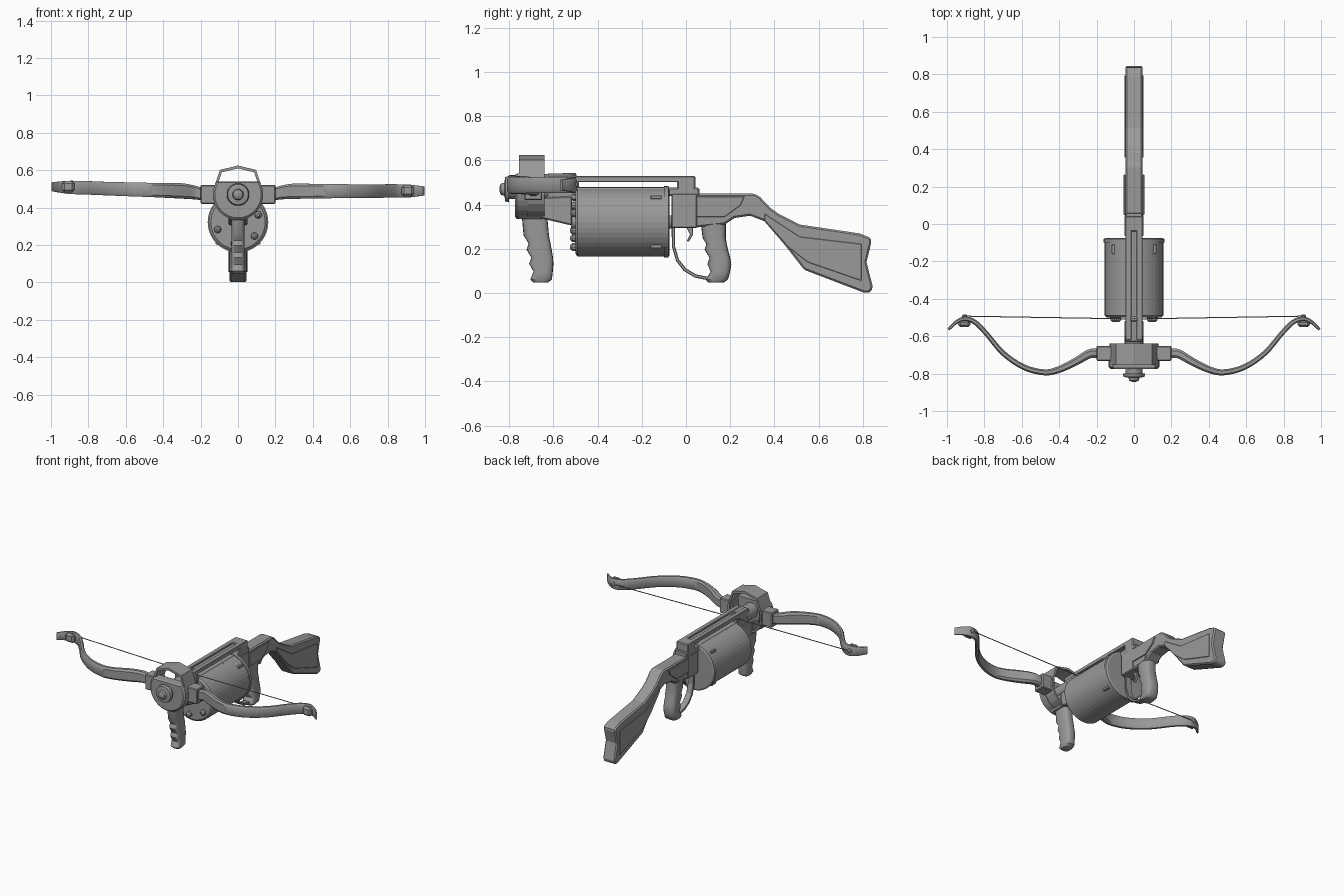
import bpy, bmesh, math
from mathutils import Vector

gray = bpy.data.materials.new("gunmetal_gray")
gray.diffuse_color = (0.32, 0.32, 0.32, 1)


def finish(name, bm, bevel=0, smooth=None):
    bmesh.ops.recalc_face_normals(bm, faces=bm.faces[:])
    me = bpy.data.meshes.new(name)
    bm.to_mesh(me)
    bm.free()
    me.materials.append(gray)
    ob = bpy.data.objects.new(name, me)
    bpy.context.collection.objects.link(ob)
    if bevel:
        m = ob.modifiers.new("bevel", 'BEVEL')
        m.width, m.segments, m.limit_method = bevel, 1, 'ANGLE'
    if smooth:
        bpy.ops.object.select_all(action='DESELECT')
        ob.select_set(True)
        bpy.context.view_layer.objects.active = ob
        bpy.ops.object.shade_smooth_by_angle(angle=math.radians(smooth))
    return ob


def loft(name, rings, bevel=0, smooth=None, closed=False):
    """Skin a list of equally sized rings of points."""
    bm = bmesh.new()
    vs = [[bm.verts.new(p) for p in r] for r in rings]
    n = len(vs[0])
    pairs = list(zip(vs, vs[1:])) + ([(vs[-1], vs[0])] if closed else [])
    for a, b in pairs:
        for i in range(n):
            j = (i + 1) % n
            bm.faces.new((a[i], a[j], b[j], b[i]))
    if not closed:
        bm.faces.new(vs[0])
        bm.faces.new(vs[-1])
    return finish(name, bm, bevel, smooth)


def prism(name, pts, x0, x1, bevel=0):
    """Side profile (y, z) extruded across x."""
    return loft(name, [[(x, y, z) for y, z in pts] for x in (x0, x1)], bevel)


def box(name, x0, x1, y0, y1, z0, z1, bevel=0.005):
    return prism(name, [(y0, z0), (y1, z0), (y1, z1), (y0, z1)], x0, x1, bevel)


def lathe(name, prof, z, x=0, n=32, smooth=None):
    """Turned part about the y direction, profile (y, radius)."""
    ang = [2 * math.pi * i / n for i in range(n)]
    return loft(name, [[(x + r * math.cos(a), y, z + r * math.sin(a)) for a in ang]
                       for y, r in prof], 0, smooth)


def grip(name, secs, hw, n=20):
    """Rounded grip from sections (z, front y, back y)."""
    rings = []
    for k, (z, f, b) in enumerate(secs):
        w = hw * (0.75 if k == len(secs) - 1 else 1)
        ring = []
        for i in range(n):
            a = 2 * math.pi * i / n
            c, s = math.cos(a), math.sin(a)
            ring.append((w * math.copysign(abs(c) ** 0.6, c),
                         (f + b) / 2 + (b - f) / 2 * math.copysign(abs(s) ** 0.7, s), z))
        rings.append(ring)
    return loft(name, rings, 0, 40)


# Drum magazine
lathe("drum", [(-0.5, 0.145), (-0.49, 0.157), (-0.10, 0.157), (-0.10, 0.162),
               (-0.08, 0.162), (-0.075, 0.15)], 0.322, n=40)
lathe("drum_axle", [(-0.52, 0.03), (-0.06, 0.03)], 0.322, n=16)
for i in range(6):
    a = math.radians(60 * i + 20)
    lathe("drum_bolt", [(-0.525, 0.008), (-0.515, 0.018), (-0.495, 0.02)],
          0.322 + 0.115 * math.sin(a), 0.115 * math.cos(a), 10)
for a in (45, 135, 225, 315):
    c, s = math.cos(math.radians(a)), math.sin(math.radians(a))
    x, z = 0.157 * c, 0.322 + 0.157 * s
    box("drum_latch", x - 0.008, x + 0.008, -0.16, -0.11, z - 0.008, z + 0.008, 0.002)

# Top rails, with a groove between, and the lower bar
for s in (-1, 1):
    box("top_rail", s * 0.014, s * 0.046, -0.62, 0.04, 0.502, 0.529, 0.003)
box("rail_floor", -0.015, 0.015, -0.62, 0.04, 0.502, 0.518, 0)
box("lower_bar", -0.046, 0.046, -0.52, 0.06, 0.44, 0.477)
box("rail_front_block", -0.045, 0.045, -0.63, -0.495, 0.42, 0.525)
box("rail_rear_block", -0.046, 0.046, -0.04, 0.042, 0.44, 0.529)
prism("neck", [(-0.70, 0.43), (-0.515, 0.44), (-0.515, 0.305), (-0.60, 0.325), (-0.70, 0.35)],
      -0.05, 0.05, 0.006)

# Front hub: shell ring with faceted hood, disc, nose
low = [(0.132 * math.cos(math.radians(a)), 0.47 + 0.132 * math.sin(math.radians(a)))
       for a in range(-190, 11, 20)]
outline = low + [(0.128, 0.51), (0.096, 0.602), (0, 0.625), (-0.096, 0.602), (-0.128, 0.51)]


def hub_ring(y, k):
    return [(x * k, y, 0.47 + (z - 0.47) * k) for x, z in outline]


loft("hub_shell", [hub_ring(-0.755, 1), hub_ring(-0.64, 1), hub_ring(-0.64, 0.9),
                   hub_ring(-0.755, 0.9)], closed=True)
disc = [(0.135 * math.cos(2 * math.pi * i / 32), min(0.54, 0.47 + 0.135 * math.sin(2 * math.pi * i / 32)))
        for i in range(32)]
loft("hub_disc", [[(x * k, y, 0.47 + (z - 0.47) * k) for x, z in disc]
                  for y, k in ((-0.775, 0.92), (-0.765, 1), (-0.715, 1))])
lathe("hub_core", [(-0.72, 0.05), (-0.60, 0.05)], 0.47, n=20)
lathe("nose", [(-0.77, 0.045), (-0.80, 0.045), (-0.80, 0.06), (-0.818, 0.055), (-0.822, 0.03),
               (-0.838, 0.025), (-0.845, 0.008)], 0.47, n=24)

# Bow limbs: smooth path (x, y, z centre, half height, half thickness)
path = [(0.19, -0.69, 0.472, 0.034, 0.026), (0.24, -0.695, 0.482, 0.037, 0.024),
        (0.31, -0.735, 0.488, 0.041, 0.021), (0.40, -0.778, 0.488, 0.039, 0.018),
        (0.48, -0.793, 0.488, 0.038, 0.016), (0.59, -0.765, 0.488, 0.037, 0.015),
        (0.70, -0.69, 0.488, 0.036, 0.014), (0.79, -0.585, 0.489, 0.036, 0.013),
        (0.85, -0.525, 0.489, 0.036, 0.013), (0.905, -0.507, 0.489, 0.035, 0.012),
        (0.95, -0.525, 0.489, 0.03, 0.01), (0.993, -0.565, 0.489, 0.024, 0.007)]


def spline(pts, steps=4):
    v = [Vector(p) for p in pts]
    v = [2 * v[0] - v[1]] + v + [2 * v[-1] - v[-2]]
    out = []
    for a, b, c, d in zip(v, v[1:], v[2:], v[3:]):
        for k in range(steps):
            t = k / steps
            out.append(0.5 * (2 * b + (c - a) * t + (2 * a - 5 * b + 4 * c - d) * t * t
                              + (3 * b - a - 3 * c + d) * t ** 3))
    return out + [v[-2]]


limb = spline(path)
section = [(-1, -0.7), (-0.5, -1), (0.5, -1), (1, -0.7), (1, 0.7), (0.5, 1), (-0.5, 1), (-1, 0.7)]
for s in (-1, 1):
    rings = []
    for i, p in enumerate(limb):
        t = limb[min(i + 1, len(limb) - 1)] - limb[max(i - 1, 0)]
        nx, ny = Vector((-t[1], t[0])).normalized()
        dz = 0.03 * max(0, p[0] - 0.25) if s < 0 else 0
        rings.append([(s * (p[0] + nx * u * p[4]), p[1] + ny * u * p[4], p[2] + dz + w * p[3])
                      for u, w in section])
    loft("bow_limb", rings, 0, 35)
    zt = 0.49 if s > 0 else 0.512
    box("limb_bracket", s * 0.10, s * 0.2, -0.732, -0.652, 0.42, 0.522)
    box("tip_cam", s * 0.875, s * 0.94, -0.552, -0.515, zt - 0.03, zt + 0.03, 0.012)
    lathe("string_knob", [(-0.51, 0.012), (-0.49, 0.016), (-0.484, 0.008)], zt, s * 0.905, 10)
    # Bowstring half
    loft("bowstring", [[(x, y + 0.003 * math.cos(a), z + 0.003 * math.sin(a))
                        for a in (0, 1.26, 2.51, 3.77, 5.03)]
                       for x, y, z in ((s * 0.905, -0.493, zt), (0, -0.508, 0.497))])
box("string_nock", -0.02, 0.02, -0.52, -0.50, 0.49, 0.535)

# Receiver and shoulder stock
box("receiver", -0.05, 0.05, -0.065, 0.05, 0.295, 0.45)
prism("stock", [(0.03, 0.45), (0.31, 0.45), (0.335, 0.435), (0.38, 0.387), (0.42, 0.358),
                (0.515, 0.31), (0.785, 0.27), (0.835, 0.25), (0.84, 0.235), (0.817, 0.14),
                (0.845, 0.03), (0.838, 0.005), (0.81, 0.0), (0.535, 0.105), (0.445, 0.22),
                (0.355, 0.325), (0.29, 0.35), (0.22, 0.34), (0.175, 0.31), (0.03, 0.295)],
      -0.046, 0.046, 0.011)
for s in (-1, 1):
    prism("stock_panel", [(0.355, 0.36), (0.515, 0.255), (0.795, 0.222), (0.795, 0.055),
                          (0.55, 0.14), (0.46, 0.21), (0.355, 0.28 + 0.05)],
          s * 0.046, s * 0.052, 0.002)
    prism("receiver_panel", [(0.048, 0.437), (0.265, 0.437), (0.245, 0.395), (0.175, 0.345),
                             (0.048, 0.345)], s * 0.046, s * 0.055, 0.002)
    loft("receiver_pin", [[(s * x, 0.17 + 0.012 * math.cos(k * math.pi / 6),
                            0.33 + 0.012 * math.sin(k * math.pi / 6)) for k in range(12)]
                          for x in (0.04, 0.052)])

# Grips with finger grooves
grip("front_grip", [(0.37, -0.745, -0.63), (0.26, -0.735, -0.62), (0.224, -0.712, -0.613),
                    (0.197, -0.722, -0.608), (0.16, -0.70, -0.602), (0.133, -0.71, -0.60),
                    (0.097, -0.69, -0.603), (0.061, -0.705, -0.607), (0.047, -0.69, -0.625)], 0.036)
box("front_grip_mount", -0.055, 0.055, -0.77, -0.64, 0.335, 0.43, 0.012)
grip("rear_grip", [(0.33, 0.065, 0.18), (0.25, 0.075, 0.18), (0.222, 0.092, 0.185),
                   (0.197, 0.084, 0.19), (0.16, 0.106, 0.20), (0.13, 0.097, 0.205),
                   (0.097, 0.112, 0.20), (0.061, 0.09, 0.19), (0.047, 0.10, 0.17)], 0.045)

# Trigger and guard
guard = [(-0.065, 0.30), (-0.064, 0.21), (-0.045, 0.145), (-0.01, 0.10), (0.04, 0.07), (0.13, 0.052)]
inner = [(0.13, 0.067), (0.045, 0.085), (0.0, 0.112), (-0.032, 0.152), (-0.049, 0.21), (-0.05, 0.30)]
prism("trigger_guard", guard + inner, -0.022, 0.022, 0.003)
prism("trigger", [(0.0, 0.30), (0.03, 0.30), (0.033, 0.265), (0.012, 0.232), (0.004, 0.236),
                  (0.018, 0.265)], -0.01, 0.01, 0.002)
